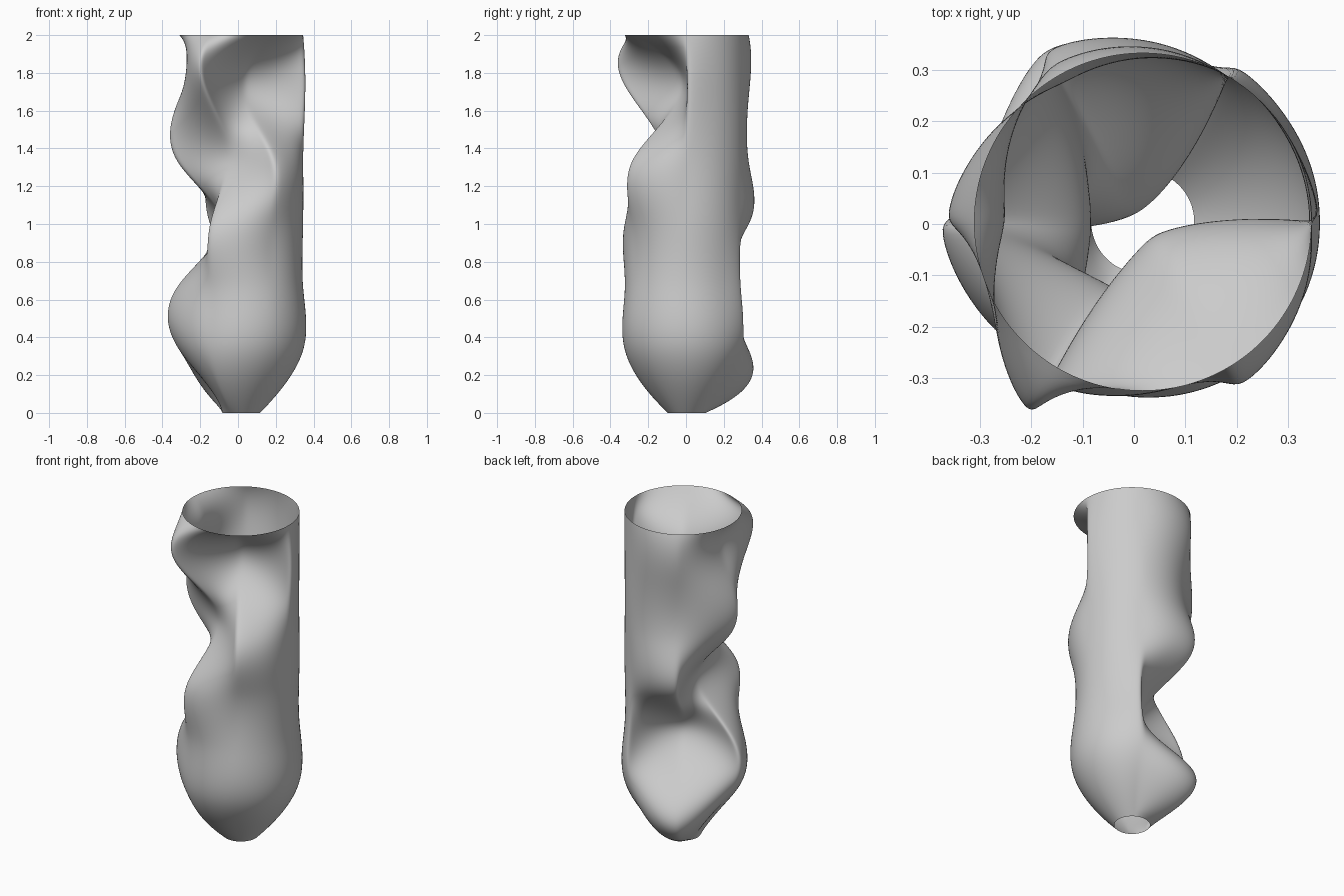
import bpy, bmesh, math
from mathutils import Vector

cube = bpy.data.objects.get("Cube")
if cube:
    bpy.data.objects.remove(cube, do_unlink=True)

COLS, STEPS = 180, 24
RADIUS, MOUTH, HEIGHT = 0.328, 0.1, 2.0
AXIS = Vector((0.017, 0.004))


def ring(radius):
    angles = [math.tau * i / COLS for i in range(COLS)]
    return [Vector((math.cos(a), math.sin(a))) * radius for a in angles]


def pinched_ring(degrees, depth):
    """Circle whose 120 degree arc around the given direction folds in near the axis."""
    pts = ring(RADIUS)
    mid = math.radians(degrees)
    out = Vector((math.cos(mid), math.sin(mid)))
    side = Vector((-out.y, out.x))
    half = math.pi / 3
    swell = 1.04
    t_end = RADIUS * swell * math.sin(half)
    u_end = RADIUS * swell * math.cos(half)
    for i in range(COLS):
        d = (math.tau * i / COLS - mid + math.pi) % math.tau - math.pi
        if abs(d) < half:
            f = d / half
            u = depth + (u_end - depth) * abs(f) ** 1.6
            pts[i] = side * (t_end * f) + out * u
        else:  # slight swelling beside each crease
            pts[i] *= 1 + (swell - 1) * math.exp(-((abs(d) - half) / 0.3) ** 2)
    for _ in range(4):  # soften the two creases
        pts = [(pts[i - 1] + pts[i] * 2 + pts[(i + 1) % COLS]) / 4 for i in range(COLS)]
    return pts


# Cross-sections at equal heights, the fold turning a sixth of a turn each time
folds = ((120, 0.02), (180, 0.1), (240, 0.14), (300, 0.05))
sections = [ring(MOUTH), ring(RADIUS)]
sections += [pinched_ring(angle, depth) for angle, depth in folds]
sections.append(ring(RADIUS))


def curvatures(keys):
    """Second derivatives of a cubic spline through the keys, with lively ends."""
    m = [Vector((0, 0)) for _ in keys]
    for _ in range(60):
        m[0], m[-1] = m[2] * -1.3, m[-3] * -1.7
        for k in range(1, len(keys) - 1):
            bend = keys[k + 1] - keys[k] * 2 + keys[k - 1]
            m[k] = (bend * 6 - m[k - 1] - m[k + 1]) / 4
    return m


# Loft through the sections, one smooth column at a time
spans = len(sections) - 1
rows = spans * STEPS
bm = bmesh.new()
columns = []
for i in range(COLS):
    keys = [s[i] for s in sections]
    m = curvatures(keys)
    column = []
    for r in range(rows + 1):
        k = min(r // STEPS, spans - 1)
        s = r / STEPS - k
        q = 1 - s
        p = keys[k] * q + keys[k + 1] * s
        p += (m[k] * (q ** 3 - q) + m[k + 1] * (s ** 3 - s)) / 6 + AXIS
        column.append(bm.verts.new((p.x, p.y, HEIGHT * r / rows)))
    columns.append(column)
for i in range(COLS):
    a, b = columns[i], columns[(i + 1) % COLS]
    for r in range(rows):
        bm.faces.new((a[r], b[r], b[r + 1], a[r + 1])).smooth = True

mesh = bpy.data.meshes.new("folded_tube")
bm.to_mesh(mesh)
bm.free()
tube = bpy.data.objects.new("folded_tube", mesh)
bpy.context.scene.collection.objects.link(tube)

# Plain grey surface
grey = bpy.data.materials.new("plain grey")
grey.use_nodes = True
colour = (0.6, 0.6, 0.6, 1)
grey.diffuse_color = colour
grey.node_tree.nodes["Principled BSDF"].inputs["Base Color"].default_value = colour
mesh.materials.append(grey)
